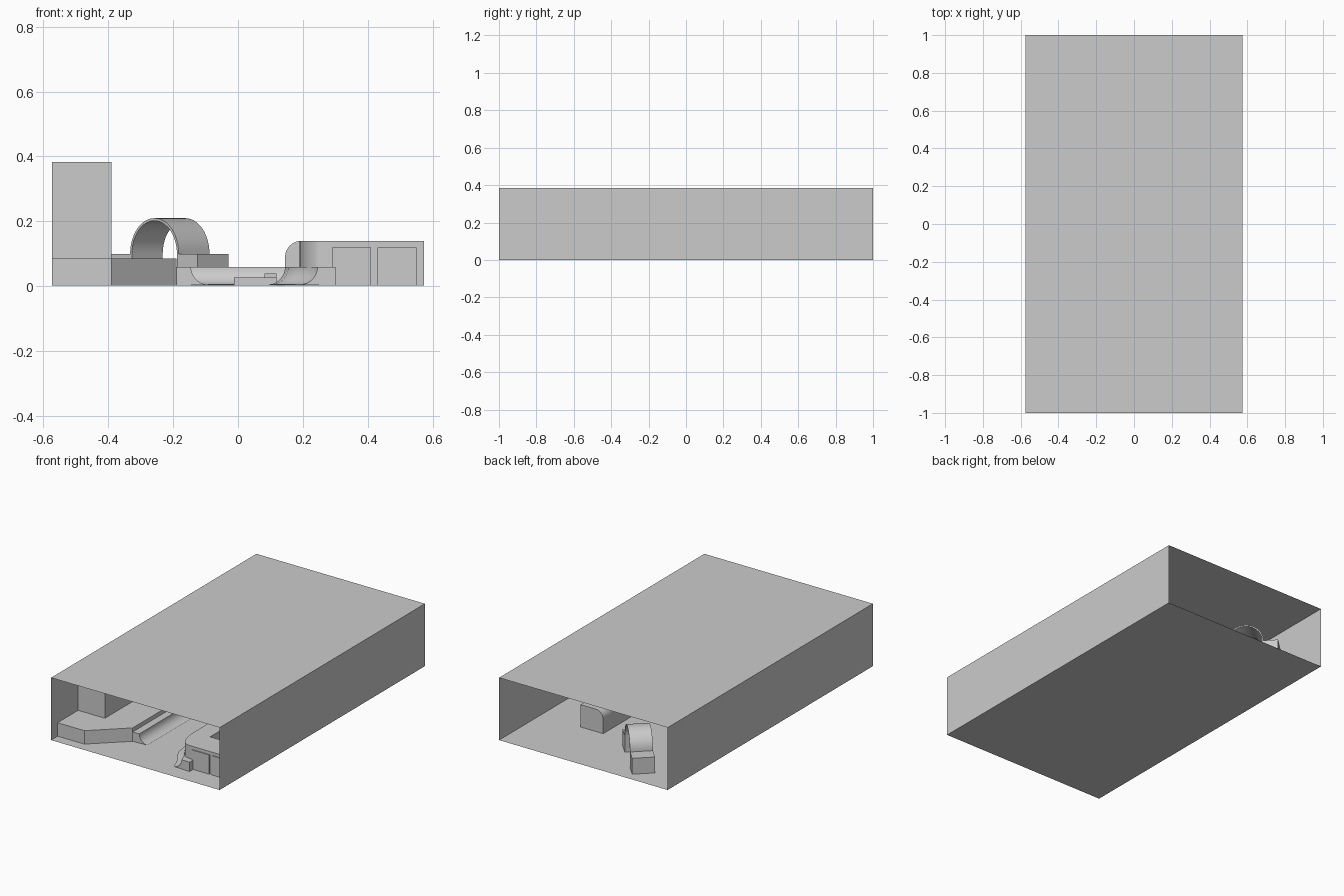
import bpy, bmesh, math
from mathutils import Vector

cube = bpy.data.objects.get("Cube")
if cube:
    bpy.data.objects.remove(cube, do_unlink=True)

grey = bpy.data.materials.new("light_grey")
grey.use_nodes = True
grey.diffuse_color = (0.6, 0.6, 0.6, 1)
grey.node_tree.nodes["Principled BSDF"].inputs["Base Color"].default_value = (0.6, 0.6, 0.6, 1)


def finish(name, bm, smooth=False):
    bmesh.ops.recalc_face_normals(bm, faces=bm.faces)
    mesh = bpy.data.meshes.new(name)
    bm.to_mesh(mesh)
    bm.free()
    mesh.materials.append(grey)
    obj = bpy.data.objects.new(name, mesh)
    bpy.context.collection.objects.link(obj)
    if smooth:
        bpy.ops.object.select_all(action='DESELECT')
        obj.select_set(True)
        bpy.context.view_layer.objects.active = obj
        bpy.ops.object.shade_smooth_by_angle(angle=math.radians(35))
    return obj


def loft(name, rings, smooth=False):
    """Join matching closed cross-sections and cap both ends."""
    bm = bmesh.new()
    rows = [[bm.verts.new(p) for p in ring] for ring in rings]
    n = len(rows[0])
    for a, b in zip(rows, rows[1:]):
        for i in range(n):
            j = (i + 1) % n
            bm.faces.new((a[i], a[j], b[j], b[i]))
    bm.faces.new(rows[0])
    bm.faces.new(rows[-1])
    return finish(name, bm, smooth)


def prism(name, plan, z0, z1, smooth=False):
    return loft(name, [[(x, y, z) for x, y in plan] for z in (z0, z1)], smooth)


def box(name, x0, x1, y0, y1, z0, z1):
    return prism(name, [(x0, y0), (x1, y0), (x1, y1), (x0, y1)], z0, z1)


def arc(cx, cz, r, start, end, steps=12):
    angles = [math.radians(start + (end - start) * i / steps) for i in range(steps + 1)]
    return [(cx + r * math.cos(a), cz + r * math.sin(a)) for a in angles]


BASE = 0.002

# Hall shell: a thin tube, open at the front and the back
bm = bmesh.new()
bmesh.ops.create_cube(bm, size=1)
for v in bm.verts:
    v.co = Vector((v.co.x * 1.15, v.co.y * 2, (v.co.z + 0.5) * 0.385))
bmesh.ops.delete(bm, geom=[f for f in bm.faces if abs(f.normal.y) > 0.5], context='FACES_ONLY')
finish("hall_shell", bm)

# Low platform and tall block along the right wall
prism("low_platform", [(-0.573, -0.94), (-0.39, -0.94), (-0.19, -0.755),
                       (-0.19, 0.2), (-0.573, 0.2)], BASE, 0.085)
box("tall_block", -0.573, -0.39, -0.74, 0.2, 0.08, 0.383)

# Quarter pipe running beside the platform
pipe = [(-0.19, BASE), (-0.19, 0.06), (-0.145, 0.06)] + arc(-0.09, 0.06, 0.055, 180, 270)[1:]
loft("side_quarter_pipe", [[(x, y, max(z, BASE)) for x, z in pipe] for y in (-0.755, 0.3)], True)

# Quarter pipe across the far end of the court
back = [(0.3, BASE), (0.3, 0.06), (0.25, 0.06)] + [(0.195 + 0.055 * math.cos(math.radians(a)),
        0.06 - 0.055 * math.sin(math.radians(a))) for a in range(10, 91, 10)]
loft("back_quarter_pipe", [[(x, y, max(z, BASE)) for y, z in back] for x in (-0.15, 0.15)], True)

# Bending quarter pipe on the left of the court
bend = [(0.30, BASE), (0.30, 0.06), (0.245, 0.06)] + arc(0.19, 0.06, 0.055, 0, -90)[1:]
path = [(-0.9, 0), (-0.84, -0.02), (-0.78, -0.06), (-0.72, -0.09), (-0.65, -0.1), (0.3, -0.1)]
loft("bending_quarter_pipe",
     [[(x if i < 2 else x + dx, y, max(z, BASE)) for i, (x, z) in enumerate(bend)]
      for y, dx in path], True)

# Raised ledge with a curved front wall and a rounded crest
curve = [(0.26 - 0.07 * math.sin(math.radians(a)),
          -0.70 - 0.16 * math.cos(math.radians(a))) for a in range(0, 91, 10)]
prism("curved_ledge", curve + [(0.19, -0.4), (0.30, -0.4), (0.30, -0.86)], BASE, 0.14, True)
crest = [(0.30, BASE), (0.30, 0.14)] + arc(0.195, 0.09, 0.05, 90, 180) + [(0.145, BASE)]
loft("rounded_ledge", [[(x, y, z) for x, z in crest] for y in (-0.4, 0.6)], True)

# Shop block with two flat doors
box("shop_block", 0.26, 0.573, -0.86, -0.70, BASE, 0.14)
for side, x in (("right", 0.29), ("left", 0.43)):
    box(side + "_door", x, x + 0.12, -0.866, -0.859, BASE, 0.12)

# Grind boxes in the middle of the court
box("grind_box", -0.012, 0.118, -0.25, 0.05, BASE, 0.028)
box("grind_step", 0.082, 0.118, -0.2, 0.05, 0.02, 0.04)

# Turned archway with a square foot on each side
along = Vector((0.68, -0.73, 0))
depth = Vector((0.73, 0.68, 0))
middle = Vector((-0.21, 0.76, 0))
outline = ([(-0.195, BASE), (-0.195, 0.1)] + arc(0, 0.1, 0.11, 180, 0, 24)
           + [(0.195, 0.1), (0.195, BASE), (0.102, BASE)]
           + arc(0, 0.1, 0.102, 0, 180, 24) + [(-0.102, BASE)])
loft("archway", [[middle + along * s + depth * d + Vector((0, 0, z)) for s, z in outline]
                 for d in (-0.065, 0.065)], True)
